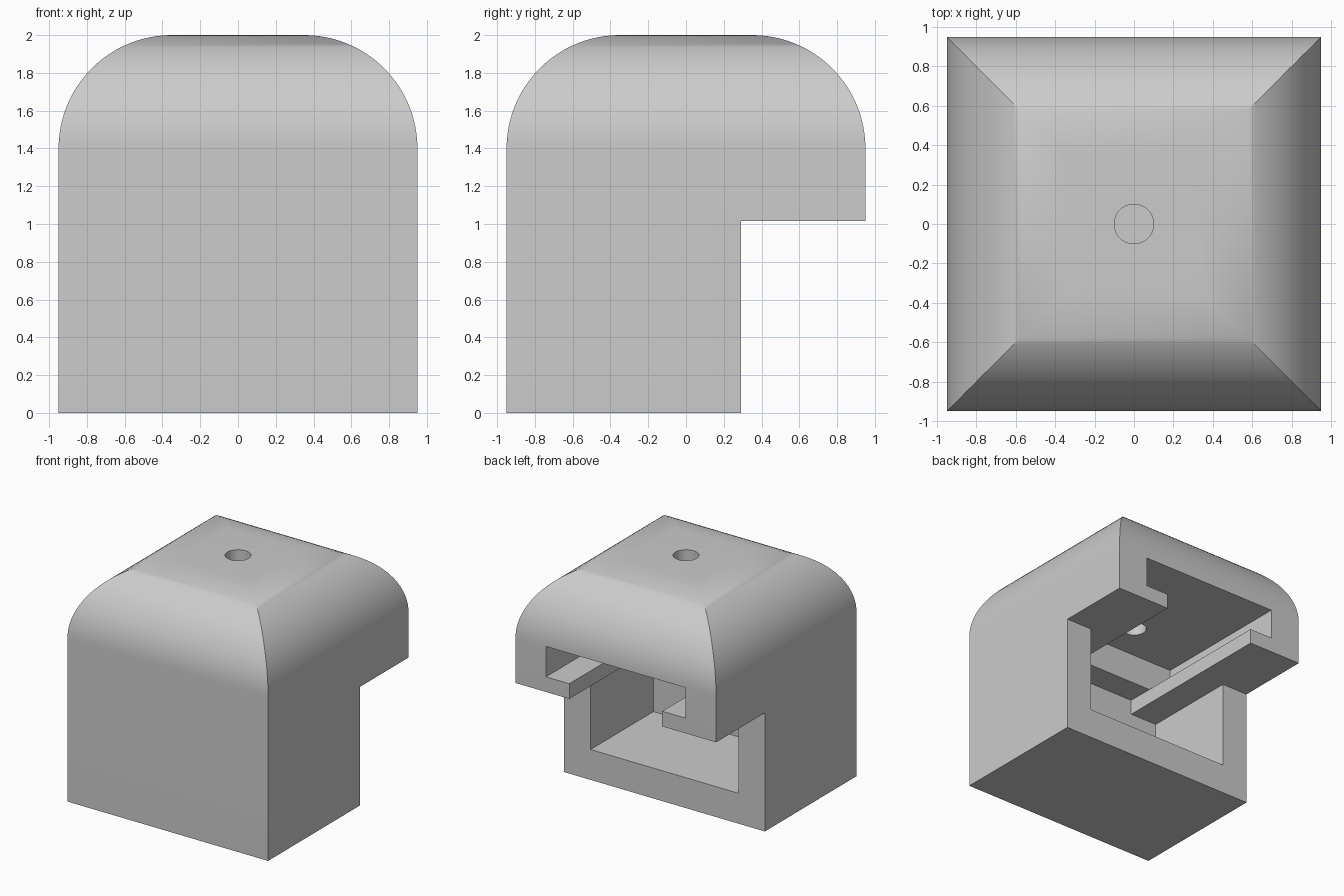
import bpy, bmesh, math
from mathutils import Vector

cube = bpy.data.objects.get("Cube")
if cube:
    bpy.data.objects.remove(cube, do_unlink=True)

HALF, TOP, RADIUS, STEPS = 0.95, 2.0, 0.6, 24

grey = bpy.data.materials.new("light_grey")
grey.use_nodes = True
colour = (0.6, 0.6, 0.6, 1)
grey.diffuse_color = colour
grey.node_tree.nodes["Principled BSDF"].inputs["Base Color"].default_value = colour


def to_object(name, bm):
    bmesh.ops.recalc_face_normals(bm, faces=bm.faces)
    mesh = bpy.data.meshes.new(name)
    bm.to_mesh(mesh)
    bm.free()
    mesh.materials.append(grey)
    obj = bpy.data.objects.new(name, mesh)
    bpy.context.collection.objects.link(obj)
    return obj


def box(name, x, y, z):
    """Box symmetric in x, with (min, max) ranges in y and z."""
    bm = bmesh.new()
    bmesh.ops.create_cube(bm, size=1)
    for v in bm.verts:
        v.co = Vector((math.copysign(x, v.co.x), y[v.co.y > 0], z[v.co.z > 0]))
    return to_object(name, bm)


def cylinder(name, radius, z):
    bm = bmesh.new()
    bmesh.ops.create_cone(bm, cap_ends=True, segments=48, radius1=radius,
                          radius2=radius, depth=z[1] - z[0])
    bmesh.ops.translate(bm, verts=bm.verts, vec=(0, 0, sum(z) / 2))
    return to_object(name, bm)


def cut(target, cutter):
    mod = target.modifiers.new("cut", "BOOLEAN")
    mod.operation = "DIFFERENCE"
    mod.solver = "EXACT"
    mod.object = cutter
    bpy.context.view_layer.objects.active = target
    bpy.ops.object.modifier_apply(modifier=mod.name)
    bpy.data.objects.remove(cutter, do_unlink=True)


# Body: square rings following a rounded shoulder, with mitred corners
sections = [(HALF, 0)]
for i in range(STEPS + 1):
    a = math.pi / 2 * i / STEPS
    sections.append((HALF - RADIUS + RADIUS * math.cos(a),
                     TOP - RADIUS + RADIUS * math.sin(a)))
bm = bmesh.new()
rings = [[bm.verts.new((sx * w, sy * w, z))
          for sx, sy in ((-1, -1), (1, -1), (1, 1), (-1, 1))] for w, z in sections]
for low, high in zip(rings, rings[1:]):
    for i in range(4):
        j = (i + 1) % 4
        bm.faces.new((low[i], low[j], high[j], high[i]))
bm.faces.new(rings[0])
bm.faces.new(rings[-1])
body = to_object("slotted_cap_body", bm)

# Step under the rear overhang
cut(body, box("rear_step", 1.2, (0.29, 1.2), (-0.2, 1.015)))
# Lower pocket
cut(body, box("lower_pocket", 0.70, (-0.56, 0.6), (0.26, 1.015)))
# Gap between the two rails
cut(body, box("rail_gap", 0.44, (-0.56, 1.2), (0.9, 1.145)))
# Wide slot above the rails
cut(body, box("wide_slot", 0.66, (-0.33, 1.2), (1.145, 1.405)))
# Round hole through the top
cut(body, cylinder("top_hole", 0.1, (1.3, 2.2)))

# Smooth shoulder, sharp corners
bpy.ops.object.select_all(action="DESELECT")
body.select_set(True)
bpy.context.view_layer.objects.active = body
bpy.ops.object.shade_smooth_by_angle(angle=math.radians(30))
